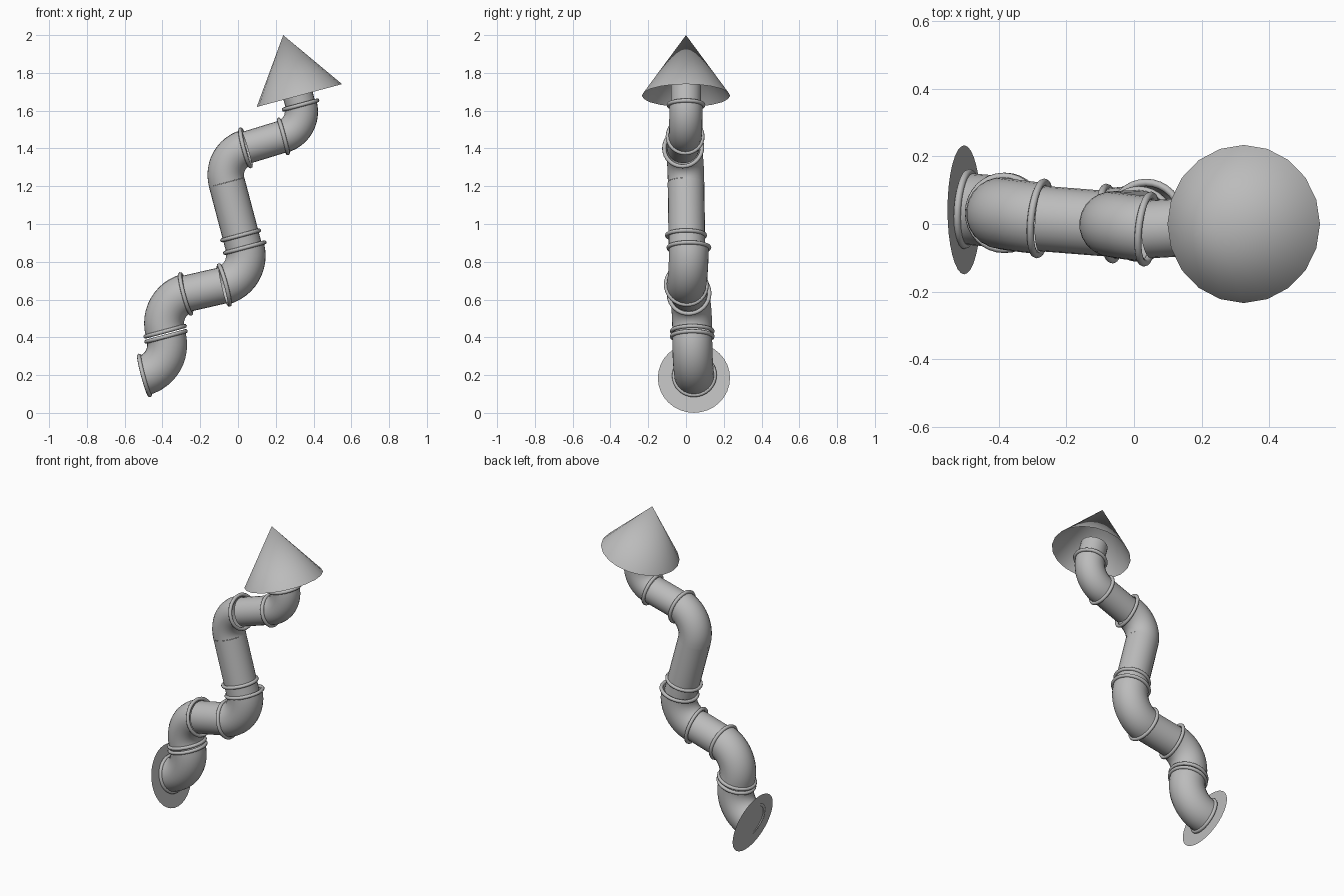
import bpy, bmesh, math
from mathutils import Vector, Matrix

if "Cube" in bpy.data.objects:
    bpy.data.objects.remove(bpy.data.objects["Cube"])

TILT = math.radians(15)
UP = Vector((-math.sin(TILT), 0, math.cos(TILT)))
SIDE = Vector((math.cos(TILT), 0, math.sin(TILT)))
DEPTH = Vector((0, 1, 0))
SEG = 24

metal = bpy.data.materials.new("grey metal")
metal.diffuse_color = (0.5, 0.5, 0.5, 1)
metal.use_nodes = True
metal.node_tree.nodes["Principled BSDF"].inputs["Base Color"].default_value = metal.diffuse_color


def finish(name, bm, smooth=True):
    bmesh.ops.recalc_face_normals(bm, faces=bm.faces)
    me = bpy.data.meshes.new(name)
    bm.to_mesh(me)
    bm.free()
    for p in me.polygons:
        p.use_smooth = smooth
    me.materials.append(metal)
    ob = bpy.data.objects.new(name, me)
    bpy.context.collection.objects.link(ob)
    return ob


def sweep(name, stations, n, closed=False):
    """Skin circles given as (centre, axis a, axis b, radius)."""
    bm = bmesh.new()
    loops = []
    for c, a, b, r in stations:
        loops.append([bm.verts.new(c + r * (a * math.cos(t) + b * math.sin(t)))
                      for t in (2 * math.pi * i / n for i in range(n))])
    pairs = list(zip(loops, loops[1:]))
    if closed:
        pairs.append((loops[-1], loops[0]))
    for l0, l1 in pairs:
        for i in range(n):
            j = (i + 1) % n
            bm.faces.new((l0[i], l0[j], l1[j], l1[i]))
    return finish(name, bm)


def heading(yaw):
    y = math.radians(yaw)
    return SIDE * math.cos(y) + DEPTH * math.sin(y)


def pipe(name, p, q, r):
    p, q = Vector(p), Vector(q)
    t = (q - p).normalized()
    a = t.cross(DEPTH).normalized()
    b = t.cross(a)
    sweep(name, [(p, a, b, r), (q, a, b, r)], SEG)


def ring(name, c, axis, R, minor=0.011):
    a = axis.cross(DEPTH).normalized()
    b = axis.cross(a)
    st = []
    for i in range(32):
        t = 2 * math.pi * i / 32
        d = a * math.cos(t) + b * math.sin(t)
        st.append((Vector(c) + d * R, d, axis, minor))
    sweep(name, st, 8, True)


def elbow(name, p, s, R, yaw, r, collar, upper_ring=True):
    """Quarter bend; p is its upright end, s=1 turns up into p, s=-1 turns out of p."""
    p, h = Vector(p), heading(yaw)
    side = h.cross(UP).normalized()
    st = []
    for i in range(13):
        a = math.pi / 2 * i / 12
        d = h * math.sin(a) - UP * math.cos(a)
        st.append((p - h * (s * R) + d * (s * R), d, side, r))
    sweep(name, st, SEG)
    end = st[0][0]
    ring(name + "_side_ring", end + h * 0.006 * s, h, collar)
    if upper_ring:
        ring(name + "_upright_ring", p, UP, collar)
    return end


# lower wide pipe run
elbow("wall_elbow", (-0.381, 0.033, 0.405), 1, 0.17, -4, 0.106, 0.108)
e2 = elbow("lower_elbow", (-0.386, 0.033, 0.432), -1, 0.163, -6, 0.106, 0.108)
e3 = elbow("middle_elbow", (0.036, 0.015, 0.875), 1, 0.163, 5, 0.105, 0.108)
pipe("lower_cross_pipe", e2, e3, 0.097)

# upper narrow pipe run
ring("riser_ring", (0.014, 0, 0.94), UP, 0.101)
pipe("riser_pipe", (0.034, 0.005, 0.865), (-0.06, 0, 1.221), 0.097)
e4 = elbow("upper_elbow", (-0.06, 0, 1.221), -1, 0.15, -6, 0.097, 0.101, False)
e5 = elbow("top_elbow", (0.331, 0, 1.63), 1, 0.137, 2, 0.088, 0.092)
pipe("upper_cross_pipe", e4, e5, 0.086)
top = Vector((0.331, 0, 1.63))
pipe("outlet_pipe", top - UP * 0.01, top + UP * 0.11, 0.08)

# round wall plate, single sheet
bm = bmesh.new()
c = Vector((-0.503, 0.042, 0.185))
bm.faces.new([bm.verts.new(c + 0.191 * (UP * math.cos(t) + DEPTH * math.sin(t)))
              for t in (2 * math.pi * i / 32 for i in range(32))])
finish("wall_plate", bm, False)

# open conical rain cap
bm = bmesh.new()
base = Vector((0.325, 0, 1.68))
apex = bm.verts.new(base + UP * 0.331)
rim = [bm.verts.new(base + 0.234 * (SIDE * math.cos(t) + DEPTH * math.sin(t)))
       for t in (2 * math.pi * i / 20 for i in range(20))]
for i in range(20):
    bm.faces.new((rim[i], rim[(i + 1) % 20], apex))
finish("rain_cap", bm)
